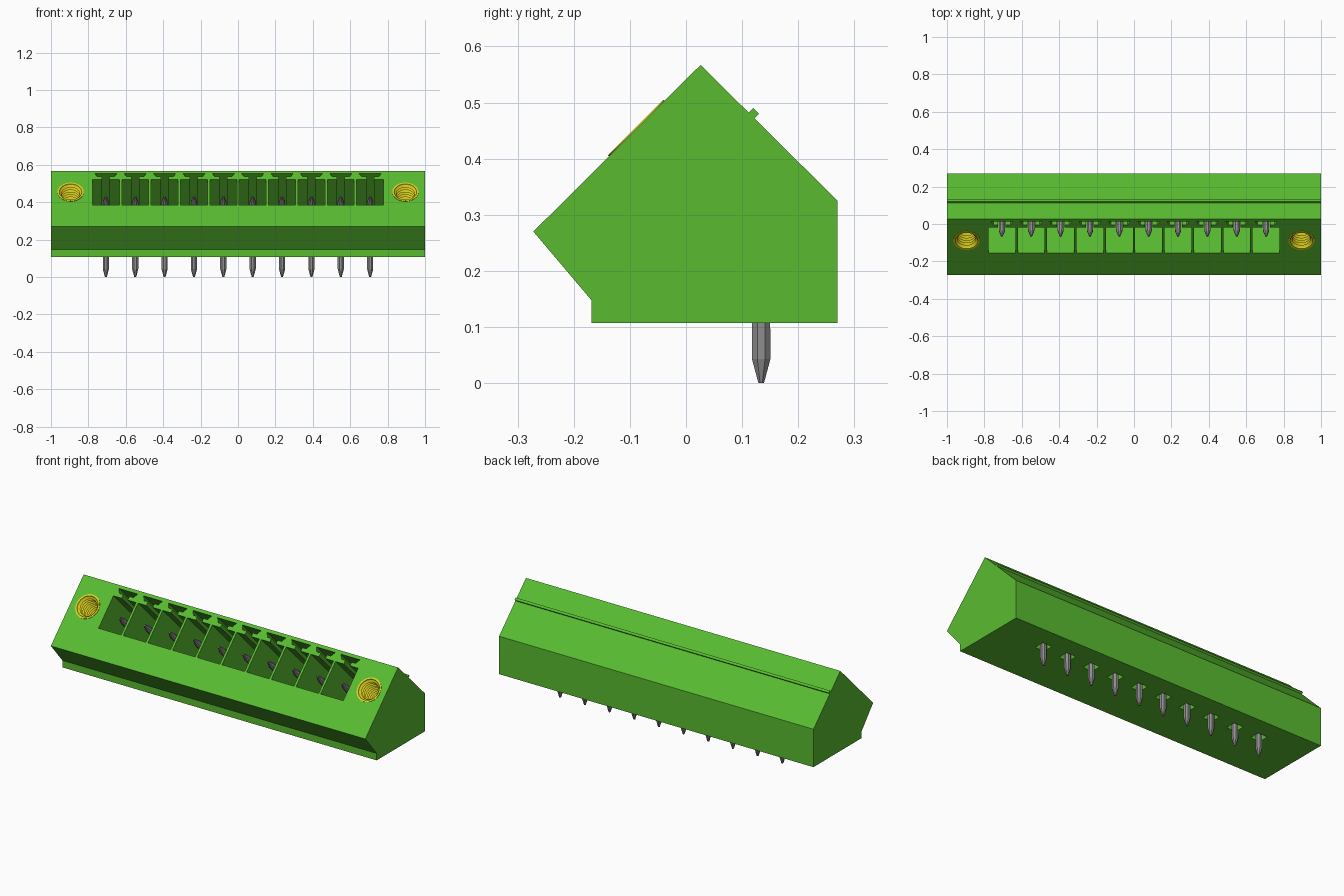
import bpy, bmesh, math
from mathutils import Matrix, Vector

old = bpy.data.objects.get("Cube")
if old:
    bpy.data.objects.remove(old, do_unlink=True)

PITCH, COUNT = 0.157, 10
COLUMNS = [(i - (COUNT - 1) / 2) * PITCH for i in range(COUNT)]
# Frame of the slanted mating face: x across, y up the slope, z outward
FACE = Matrix.Translation((0, -0.088, 0.454)) @ Matrix.Rotation(math.radians(45), 4, 'X')


def material(name, rgb):
    m = bpy.data.materials.new(name)
    m.use_nodes = True
    m.diffuse_color = (*rgb, 1)
    m.node_tree.nodes["Principled BSDF"].inputs["Base Color"].default_value = (*rgb, 1)
    return m


GREEN = material("housing green", (0.1, 0.5, 0.03))
YELLOW = material("brass yellow", (0.72, 0.65, 0.015))
GREY = material("pin grey", (0.27, 0.27, 0.27))


def make_object(name, bm, mat):
    bmesh.ops.recalc_face_normals(bm, faces=bm.faces)
    mesh = bpy.data.meshes.new(name)
    bm.to_mesh(mesh)
    bm.free()
    mesh.materials.append(mat)
    obj = bpy.data.objects.new(name, mesh)
    bpy.context.collection.objects.link(obj)
    return obj


def extrude(bm, points, vector):
    """Closed prism from an outline."""
    face = bm.faces.new([bm.verts.new(p) for p in points])
    out = bmesh.ops.extrude_face_region(bm, geom=[face], use_keep_orig=True)
    moved = [g for g in out["geom"] if isinstance(g, bmesh.types.BMVert)]
    bmesh.ops.translate(bm, verts=moved, vec=vector)


def skin(bm, rings, cap=False):
    """Bridge equal rings of points with quads."""
    loops = [[bm.verts.new(p) for p in ring] for ring in rings]
    n = len(loops[0])
    for a, b in zip(loops, loops[1:]):
        for i in range(n):
            bm.faces.new((a[i], a[(i + 1) % n], b[(i + 1) % n], b[i]))
    if cap:
        bm.faces.new(loops[0])
        bm.faces.new(loops[-1])


# Housing: extruded side profile
bm = bmesh.new()
profile = [(-0.168, 0.107), (0.27, 0.107), (0.27, 0.325),
           (0.026, 0.567), (-0.272, 0.27), (-0.168, 0.147)]
extrude(bm, [(-1, y, z) for y, z in profile], (2, 0, 0))
housing = make_object("housing", bm, GREEN)

# Cutter: keyed contact pockets, screw bores and leg holes
bm = bmesh.new()
half = [(0.072, -0.0955), (0.072, 0.0955), (0.02, 0.0955),
        (0.02, 0.117), (0.045, 0.117), (0.06, 0.142)]
outline = half + [(-x, v) for x, v in reversed(half)]
for cx in COLUMNS:
    extrude(bm, [FACE @ Vector((cx + x, v, 0.02)) for x, v in outline],
            FACE.to_3x3() @ Vector((0, 0, -0.27)))
    extrude(bm, [(cx + x, 0.134 + y, 0.09) for x, y in
                 ((-0.03, -0.03), (0.03, -0.03), (0.03, 0.03), (-0.03, 0.03))], (0, 0, 0.06))
for side in (-1, 1):
    place = FACE @ Matrix.Translation((side * 0.895, 0, -0.08))
    bmesh.ops.create_cone(bm, cap_ends=True, segments=32, radius1=0.07,
                          radius2=0.07, depth=0.2, matrix=place)
cutter = make_object("housing_cutter", bm, GREEN)
cutter.hide_render = True

mod = housing.modifiers.new("cavities", 'BOOLEAN')
mod.operation, mod.solver, mod.object = 'DIFFERENCE', 'EXACT', cutter
bpy.context.view_layer.objects.active = housing
housing.select_set(True)
bpy.ops.object.modifier_apply(modifier=mod.name)
bpy.data.objects.remove(cutter, do_unlink=True)

# Keying rib along the rear slope
bm = bmesh.new()
rib = [(0.108, 0.478), (0.12, 0.49), (0.13, 0.48), (0.118, 0.468)]
extrude(bm, [(-1, y, z) for y, z in rib], (2, 0, 0))
make_object("rear_rib", bm, GREEN)

# Contact pins: octagonal section, bent 45 degrees, tapered at both ends
SIDES = 8
bend = Vector((0, 0.134, 0.232))
out = Vector((0, -1, 1)).normalized()
lean = math.radians(45)
reach = 0.281
stations = [(Vector((0, 0.134, 0)), 0, 0.3), (Vector((0, 0.134, 0.043)), 0, 1),
            (bend, lean / 2, 1),
            (bend + out * (reach - 0.045), lean, 1), (bend + out * reach, lean, 0.3)]
radius = 0.0165 / math.cos(math.pi / SIDES)
for index, cx in enumerate(COLUMNS):
    rings = []
    for centre, tilt, scale in stations:
        turn = Matrix.Rotation(tilt, 3, 'X')
        ring = []
        for k in range(SIDES):
            a = (k + 0.5) * math.tau / SIDES
            p = Vector((math.cos(a), math.sin(a), 0)) * radius * scale
            ring.append(turn @ p + centre + Vector((cx, 0, 0)))
        rings.append(ring)
    bm = bmesh.new()
    skin(bm, rings, cap=True)
    make_object(f"contact_pin_{index + 1}", bm, GREY)

# Threaded inserts: lathed sleeve with ridged bore and closed floor
THREADS, STEP, SEGMENTS = 9, 0.018, 32
lathe = [(0.07, -0.178), (0.07, 0.002), (0.06, 0.002)]
for t in range(THREADS):
    lathe += [(0.058, -0.004 - t * STEP), (0.048, -0.004 - (t + 0.5) * STEP)]
lathe += [(0.048, -0.172)]
for side, label in ((1, "left"), (-1, "right")):
    rings = []
    for r, z in lathe:
        rings.append([FACE @ Vector((side * 0.895 + r * math.cos(k * math.tau / SEGMENTS),
                                     r * math.sin(k * math.tau / SEGMENTS), z))
                      for k in range(SEGMENTS)])
    bm = bmesh.new()
    skin(bm, rings, cap=True)
    insert = make_object(f"threaded_insert_{label}", bm, YELLOW)
    bpy.ops.object.select_all(action='DESELECT')
    insert.select_set(True)
    bpy.context.view_layer.objects.active = insert
    bpy.ops.object.shade_smooth_by_angle(angle=math.radians(25))
